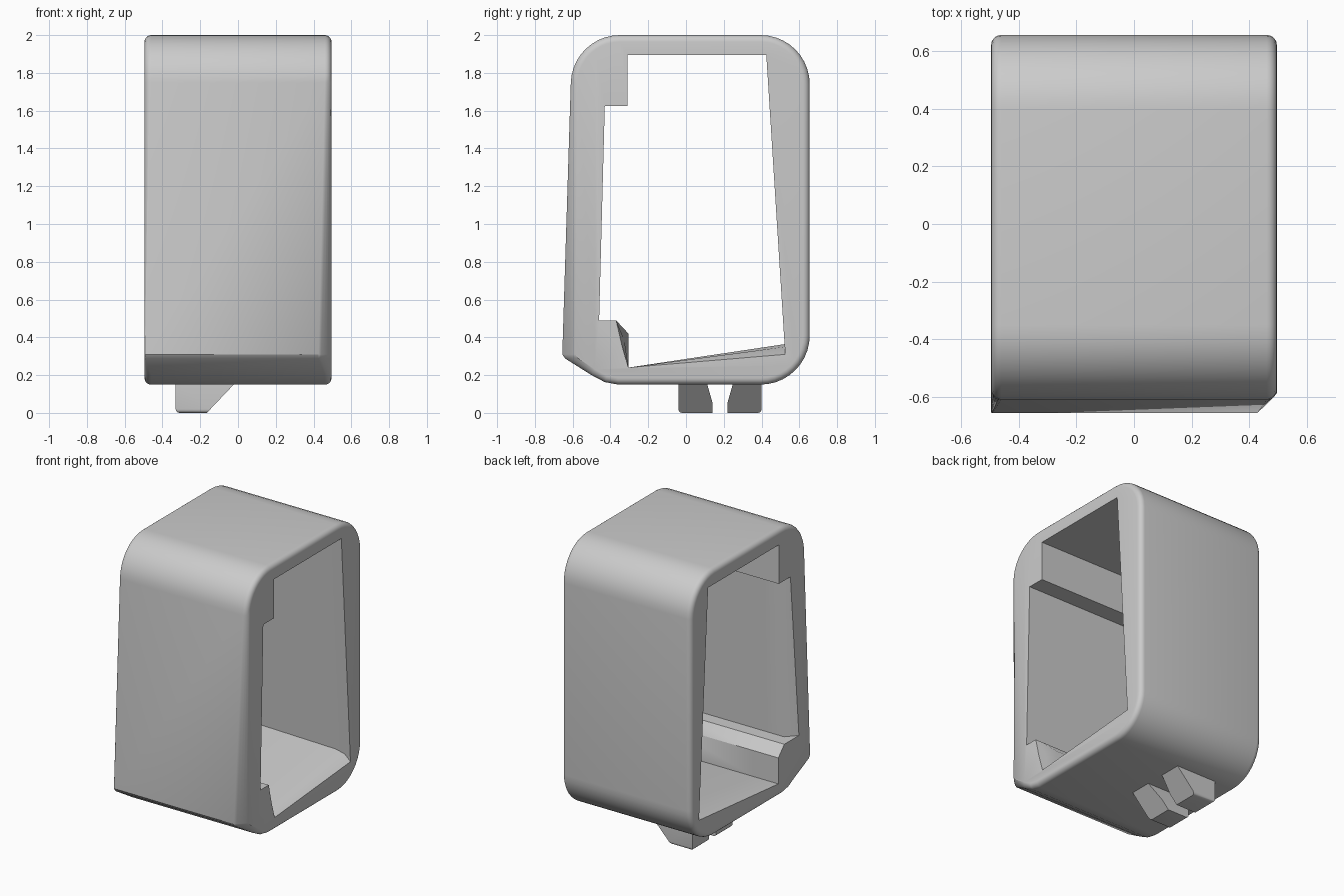
import bpy, bmesh, math

cube = bpy.data.objects.get("Cube")
if cube:
    bpy.data.objects.remove(cube, do_unlink=True)

grey = bpy.data.materials.new("plain_grey")
grey.use_nodes = True
grey.diffuse_color = (0.6, 0.6, 0.6, 1)
grey.node_tree.nodes["Principled BSDF"].inputs["Base Color"].default_value = (0.6, 0.6, 0.6, 1)

HALF = 0.495      # half the width
FILLET = 0.035    # rounding of the outer rim
CHAMFER = 0.065   # growing cut on the front wall


def loft(name, sections):
    """Skin a closed solid through matching loops of points."""
    bm = bmesh.new()
    rings = [[bm.verts.new(p) for p in s] for s in sections]
    n = len(rings[0])
    for a, b in zip(rings, rings[1:]):
        for i in range(n):
            j = (i + 1) % n
            bm.faces.new((a[i], a[j], b[j], b[i]))
    bm.faces.new(rings[0])
    bm.faces.new(rings[-1])
    bmesh.ops.recalc_face_normals(bm, faces=bm.faces)
    mesh = bpy.data.meshes.new(name)
    bm.to_mesh(mesh)
    bm.free()
    ob = bpy.data.objects.new(name, mesh)
    bpy.context.collection.objects.link(ob)
    mesh.materials.append(grey)
    return ob


def finish(ob, angle=32):
    bpy.ops.object.select_all(action='DESELECT')
    ob.select_set(True)
    bpy.context.view_layer.objects.active = ob
    for m in list(ob.modifiers):
        bpy.ops.object.modifier_apply(modifier=m.name)
    bpy.ops.object.shade_smooth_by_angle(angle=math.radians(angle))


def arc(cy, cz, r, start, end, n=10):
    angles = [math.radians(start + (end - start) * i / n) for i in range(n + 1)]
    return [(cy + r * math.cos(a), cz + r * math.sin(a)) for a in angles]


# Outer shell outline in (y, z), running clockwise from the front wall
outline = [(-0.655, 0.31)]
outline += arc(-0.35, 1.74, 0.26, 178, 90)
outline += arc(0.395, 1.74, 0.26, 90, 0)
outline += arc(0.395, 0.41, 0.26, 0, -90)
outline += [(-0.36, 0.15), (-0.43, 0.163), (-0.5, 0.2), (-0.64, 0.288)]


def shell_section(side, f):
    """One loop of the shell; f goes from 0 (inside) to 1 (end face)."""
    pts = []
    a = f * math.pi / 2
    n = len(outline)
    for i, (y, z) in enumerate(outline):
        (y0, z0), (y1, z1) = outline[i - 1], outline[(i + 1) % n]
        length = math.hypot(y1 - y0, z1 - z0)
        ny, nz = (z1 - z0) / length, -(y1 - y0) / length
        low = min(1, max(0, (1.74 - z) / 1.44)) if y < -0.6 else 0
        r = FILLET * (1 - 0.9 * low)
        cut = CHAMFER * low if side > 0 else 0
        inset = r * (1 - math.cos(a))
        x = HALF - r * (1 - math.sin(a)) - cut * (1 - f)
        pts.append((side * x, y + ny * inset + cut * f, z + nz * inset))
    return pts


steps = [i / 5 for i in range(6)]
shell = loft("shell", [shell_section(-1, f) for f in reversed(steps)]
             + [shell_section(1, f) for f in steps])


# Opening through the shell, with an upper block and lower ledge on the front wall
def opening_section(x, front_cut, floor_back, end_cut):
    taper = 0.04 * (0.5 - x)
    return [(x, y, z) for y, z in (
        (-0.31, 1.895), (0.425 + taper, 1.895), (0.525 + taper, floor_back),
        (-0.305, 0.24), (-0.305 - 0.035 * end_cut, 0.42 - 0.06 * end_cut),
        (-0.37, 0.49), (-0.46 - front_cut, 0.49),
        (-0.43 - 0.1 * front_cut, 1.625), (-0.31, 1.625))]


opening = loft("opening_cutter", [
    opening_section(-0.6, 0.07, 0.32, 0),
    opening_section(-HALF, 0.07, 0.32, 0),
    opening_section(-0.43, 0, 0.345, 0),
    opening_section(-0.3, 0, 0.365, 0),
    opening_section(0.38, 0, 0.365, 0),
    opening_section(0.45, 0, 0.35, 0.6),
    opening_section(HALF, 0, 0.31, 1),
    opening_section(0.6, 0, 0.31, 1)])
opening.hide_render = True
cut = shell.modifiers.new("opening", 'BOOLEAN')
cut.operation = 'DIFFERENCE'
cut.solver = 'EXACT'
cut.object = opening
finish(shell)
bpy.data.objects.remove(opening, do_unlink=True)

# Pair of mirrored pegs under the floor, each with one sloping end
MID = 0.18
for name, s in (("front_peg", -1), ("rear_peg", 1)):
    profile = [(0.22, 0), (0.04, 0), (0.04, 0.055), (0.07, 0.16), (0.22, 0.16)]
    left = [(-0.33, MID + s * d, z) for d, z in profile]
    right = [(-0.165 + 0.95 * z, MID + s * d, z) for d, z in profile]
    peg = loft(name, [left, right])
    bm = bmesh.new()
    bm.from_mesh(peg.data)
    # Round the outer lower edges
    edges = [e for e in bm.edges
             if all(v.co.z < 0.01 for v in e.verts)
             and (all(v.co.x < -0.32 for v in e.verts)
                  or all(abs(v.co.y - MID) > 0.2 for v in e.verts))]
    bmesh.ops.bevel(bm, geom=edges, offset=0.02, segments=3, profile=0.5, affect='EDGES')
    bm.to_mesh(peg.data)
    bm.free()
    finish(peg)
